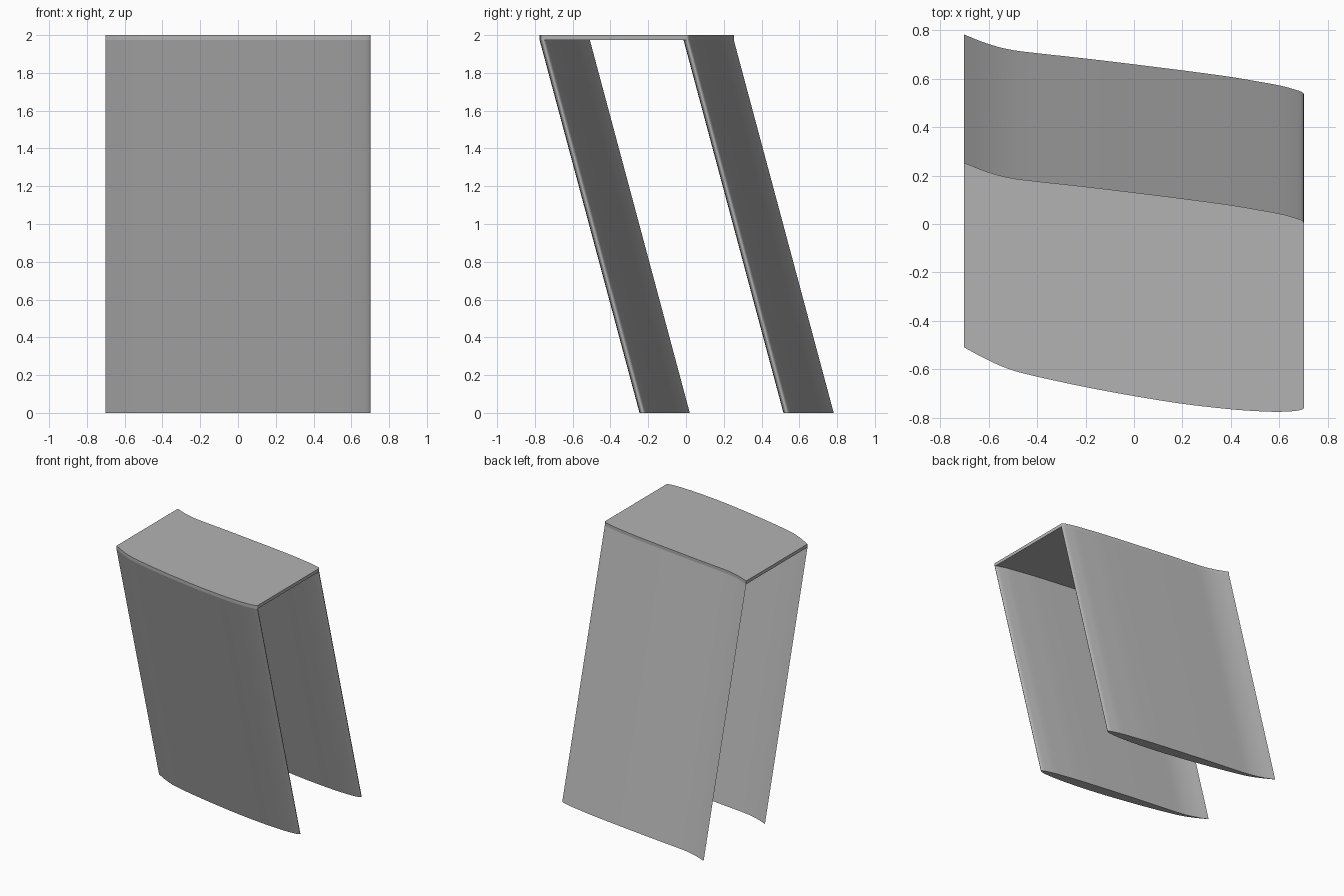
import bpy
import bmesh
import math
from mathutils import Vector

cube = bpy.data.objects.get("Cube")
if cube:
    bpy.data.objects.remove(cube, do_unlink=True)

TOP = 2.0
SEAT = 1.974                       # underside of the top slab
LEAN = SEAT * math.tan(math.radians(15))
GAP = 0.762                        # spacing between the two blades

grey = bpy.data.materials.new("plain_grey")
grey.use_nodes = True
color = (0.45, 0.45, 0.45, 1)
grey.diffuse_color = color
grey.node_tree.nodes["Principled BSDF"].inputs["Base Color"].default_value = color

# Blade section: thin tail at -x, rounded nose at +x
FRONT = [(-0.701, -0.509), (-0.61, -0.558), (-0.513, -0.6), (-0.4, -0.63), (-0.2, -0.673),
         (0, -0.71), (0.2, -0.742), (0.393, -0.764), (0.52, -0.773), (0.6, -0.775),
         (0.66, -0.772), (0.692, -0.766)]
NOSE = [(0.701, -0.757)]
BACK = [(0.69, -0.745), (0.65, -0.732), (0.6, -0.719), (0.5, -0.701), (0.393, -0.683),
        (0.2, -0.657), (0, -0.632), (-0.2, -0.608), (-0.4, -0.586), (-0.513, -0.571),
        (-0.61, -0.545), (-0.701, -0.509)]


def smooth_path(points, steps=4):
    """Catmull-Rom curve through the points."""
    p = [Vector(q) for q in points]
    p = [2 * p[0] - p[1]] + p + [2 * p[-1] - p[-2]]
    out = []
    for a, b, c, d in zip(p, p[1:], p[2:], p[3:]):
        for i in range(steps):
            t = i / steps
            out.append(0.5 * (2 * b + (c - a) * t + (2 * a - 5 * b + 4 * c - d) * t * t
                              + (3 * b - a - 3 * c + d) * t ** 3))
    return out + [p[-2]]


def prism(name, outline, z0, z1, shift0=0.0, shift1=0.0):
    """Extrude an outline from z0 to z1, sliding it along y."""
    bm = bmesh.new()
    low = [bm.verts.new((x, y + shift0, z0)) for x, y in outline]
    high = [bm.verts.new((x, y + shift1, z1)) for x, y in outline]
    bm.faces.new(low[::-1])
    bm.faces.new(high)
    n = len(outline)
    for i in range(n):
        j = (i + 1) % n
        bm.faces.new((low[i], low[j], high[j], high[i]))
    bmesh.ops.recalc_face_normals(bm, faces=bm.faces)
    mesh = bpy.data.meshes.new(name)
    bm.to_mesh(mesh)
    bm.free()
    mesh.materials.append(grey)
    obj = bpy.data.objects.new(name, mesh)
    bpy.context.collection.objects.link(obj)
    bpy.ops.object.select_all(action="DESELECT")
    obj.select_set(True)
    bpy.context.view_layer.objects.active = obj
    bpy.ops.object.shade_smooth_by_angle(angle=math.radians(35))
    return obj


section = smooth_path(FRONT + NOSE + BACK)
nose = len(FRONT) * 4              # index of the nose point on the smooth path

# Two leaning blades
for name, offset in (("front_blade", 0), ("back_blade", GAP)):
    prism(name, section[:-1], 0, SEAT, LEAN + offset, offset)

# Slab bridging the blades: front curve of one, back curve of the other
back_edge = [(x, y + GAP) for x, y in section[nose:]]
prism("top_slab", [tuple(v) for v in section[:nose + 1]] + back_edge, SEAT, TOP)
